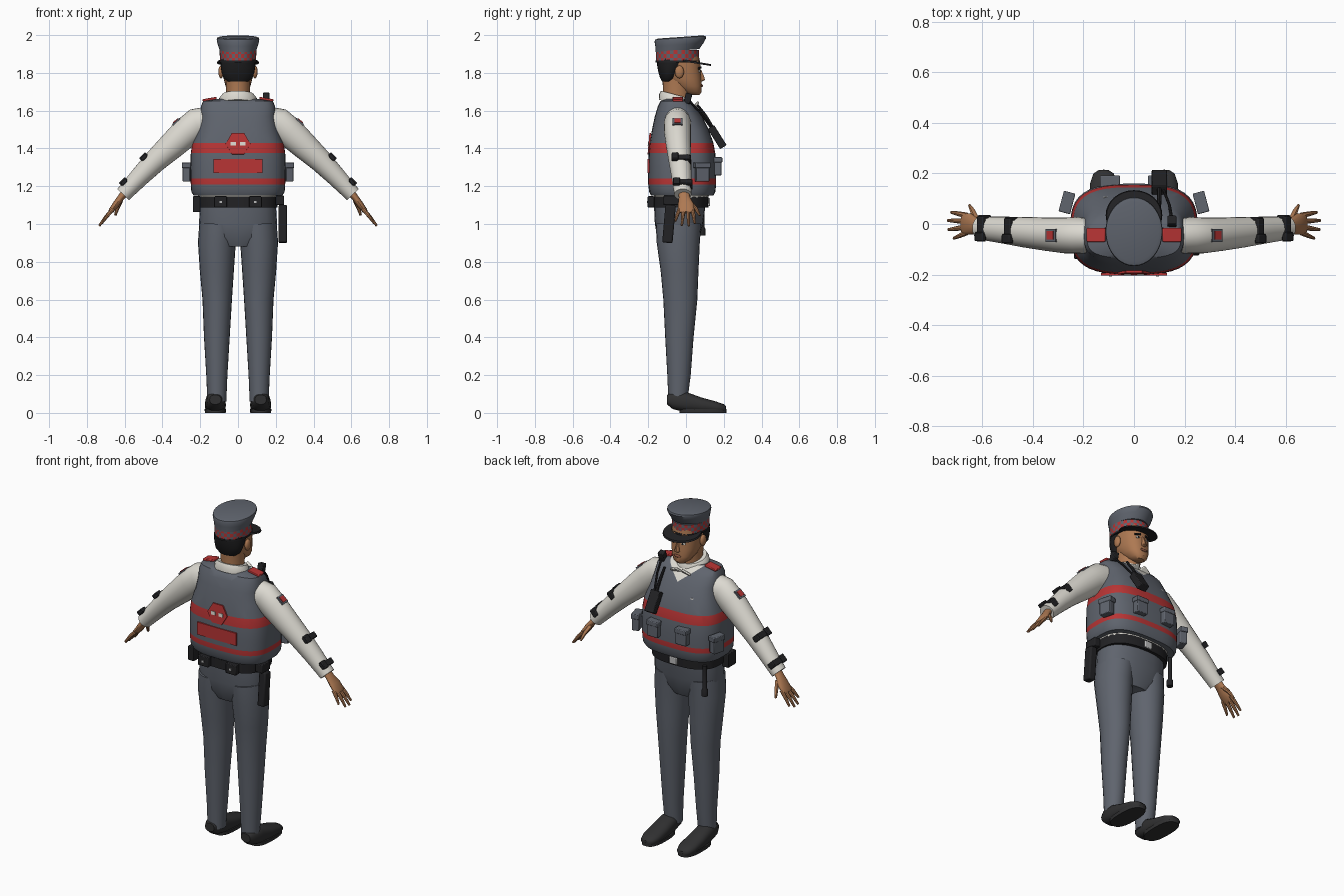
import bpy, bmesh, math
from math import cos, sin, pi, radians
from mathutils import Vector, Matrix, Euler

if "Cube" in bpy.data.objects:
    bpy.data.objects.remove(bpy.data.objects["Cube"])
parts = []


def material(name, *rgb):
    m = bpy.data.materials.new(name)
    m.use_nodes = True
    m.diffuse_color = (*rgb, 1)
    bsdf = m.node_tree.nodes["Principled BSDF"]
    bsdf.inputs["Base Color"].default_value = (*rgb, 1)
    bsdf.inputs["Roughness"].default_value = 0.8
    return m


slate = material("slate_grey", .115, .128, .155)
red = material("red", .48, .035, .035)
white = material("shirt_white", .72, .70, .64)
black = material("black", .016, .016, .018)
skin = material("skin", .42, .19, .085)
hair_dark = material("hair_dark", .012, .012, .013)
leather = material("shoe_leather", .03, .03, .031)
silver = material("silver", .5, .5, .5)
lip = material("lip_brown", .25, .09, .05)


def finish(name, bm, mats, mirror=False, bevel=0):
    bmesh.ops.recalc_face_normals(bm, faces=bm.faces)
    me = bpy.data.meshes.new(name)
    bm.to_mesh(me)
    bm.free()
    for m in mats if isinstance(mats, list) else [mats]:
        me.materials.append(m)
    ob = bpy.data.objects.new(name, me)
    bpy.context.collection.objects.link(ob)
    if bevel:
        b = ob.modifiers.new("Bevel", 'BEVEL')
        b.width, b.segments = bevel, 2
    if mirror:
        ob.modifiers.new("Mirror", 'MIRROR')
    parts.append(ob)
    return ob


def loft(name, rings, mats, seg=24, power=2, side=(0, 1, 0), paint=None, mirror=False):
    """Skin superellipse rings (x, y, z, half width, half depth) along their centres."""
    bm = bmesh.new()
    v = Vector(side).normalized()
    mids = [Vector(r[:3]) for r in rings]
    loops = []
    for k, r in enumerate(rings):
        t = mids[min(k + 1, len(mids) - 1)] - mids[max(k - 1, 0)]
        u = v.cross(t).normalized()
        loop = []
        for j in range(seg):
            a = 2 * pi * j / seg
            c, s = cos(a), sin(a)
            c = math.copysign(abs(c) ** (2 / power), c)
            s = math.copysign(abs(s) ** (2 / power), s)
            loop.append(bm.verts.new(mids[k] + u * c * r[3] + v * s * r[4]))
        loops.append(loop)
    for i in range(len(loops) - 1):
        for j in range(seg):
            n = (j + 1) % seg
            f = bm.faces.new((loops[i][j], loops[i][n], loops[i + 1][n], loops[i + 1][j]))
            if paint:
                f.material_index = paint(f.calc_center_median(), i, j)
    bm.faces.new(loops[0])
    bm.faces.new(loops[-1])
    return finish(name, bm, mats, mirror)


def stack(name, rows, mats, **kw):
    """Upright loft from rows (z, half width, back y, front y)."""
    return loft(name, [(0, (b + f) / 2, z, w, (f - b) / 2) for z, w, b, f in rows], mats, **kw)


def box(name, at, size, mat, rot=(0, 0, 0), mirror=False, bevel=.004):
    bm = bmesh.new()
    turn = Euler([radians(a) for a in rot]).to_matrix().to_4x4()
    bmesh.ops.create_cube(bm, size=1, matrix=Matrix.Translation(at) @ turn @ Matrix.Diagonal((*size, 1)))
    return finish(name, bm, mat, mirror, bevel)


def ball(name, at, size, mat, mirror=False):
    bm = bmesh.new()
    bmesh.ops.create_uvsphere(bm, u_segments=16, v_segments=10, radius=1,
                              matrix=Matrix.Translation(at) @ Matrix.Diagonal((*size, 1)))
    return finish(name, bm, mat, mirror)


# Trousers and shoes
stack("trouser_seat", [(.88, .1, -.13, .05), (.93, .19, -.152, .072), (1.0, .207, -.165, .09),
                       (1.11, .2, -.17, .105)], slate, power=2.3)
loft("trouser_legs", [(.105, -.04, 1.0, .1, .12), (.112, -.041, .9, .1, .114), (.112, -.034, .75, .09, .1),
                      (.11, -.03, .6, .078, .09), (.112, -.035, .4, .068, .075), (.112, -.037, .2, .056, .062),
                      (.112, -.043, .06, .05, .05)], slate, mirror=True)
loft("shoes", [(.12, -.1, .07, .03, .025), (.12, -.07, .066, .045, .046), (.12, 0, .057, .052, .054),
               (.12, .08, .042, .056, .04), (.12, .16, .03, .054, .03), (.12, .2, .024, .04, .022),
               (.12, .213, .02, .02, .013)], leather, side=(0, 0, 1), power=2.4, mirror=True)
loft("shoe_soles", [(.12, .09, 0, .055, .125), (.12, .09, .02, .057, .125)], leather, power=2.6, mirror=True)

# Shirt waist and vest with painted stripes
stack("shirt_waist", [(1.1, .2, -.165, .11), (1.17, .215, -.17, .125)], white, power=2.6)


def stripes(c, i, j):
    return 1 if 1.21 < c.z < 1.24 or 1.375 < c.z < 1.43 else 0


vest = stack("vest", [(1.15, .235, -.185, .145), (1.17, .247, -.195, .155), (1.21, .25, -.2, .16),
                      (1.24, .251, -.2, .16), (1.3, .252, -.2, .16), (1.375, .25, -.198, .155),
                      (1.43, .242, -.192, .145), (1.5, .215, -.18, .12), (1.57, .2, -.165, .085),
                      (1.62, .197, -.15, .05), (1.65, .185, -.135, .02), (1.662, .11, -.11, 0)],
             [slate, red, white], seg=40, power=3, paint=stripes)
# Neck opening cut as a V into the chest
bm = bmesh.new()
bm.from_mesh(vest.data)
for s in (1, -1):
    bmesh.ops.bisect_plane(bm, geom=bm.verts[:] + bm.edges[:] + bm.faces[:],
                           plane_co=(0, 0, 1.575), plane_no=(-.8 * s, 0, 1))
for f in bm.faces:
    c = f.calc_center_median()
    if c.y > -.02 and c.z > 1.575 + .8 * abs(c.x):
        f.material_index = 2
bm.to_mesh(vest.data)
bm.free()

# Back panel and crest
box("back_panel", (0, -.199, 1.307), (.26, .009, .075), red, bevel=0)
bm = bmesh.new()
bmesh.ops.create_cone(bm, cap_ends=True, segments=6, radius1=.065, radius2=.065, depth=.009,
                      matrix=Matrix.Translation((0, -.194, 1.425)) @ Matrix.Rotation(radians(85), 4, 'X')
                      @ Matrix.Rotation(radians(30), 4, 'Z'))
finish("back_crest", bm, red)
box("crest_spots", (.025, -.199, 1.425), (.028, .006, .02), white, rot=(-5, 0, 0), mirror=True, bevel=0)
box("epaulettes", (.15, -.043, 1.66), (.075, .055, .014), red, rot=(0, 10, 0), mirror=True)
loft("chest_badge", [(-.107, .108, 1.475, .006, .008), (-.107, .108, 1.49, .018, .006),
                     (-.107, .101, 1.515, .018, .006)], silver, seg=8)


# Vest pouches with flaps
def pouch(name, at, size, turn=0, mirror=False):
    x, y, z = at
    w, d, h = size
    box(name, at, size, slate, (0, 0, turn), mirror)
    box(name + "_flap", (x, y, z + h * .36), (w * 1.12, d * 1.2, h * .3), slate, (0, 0, turn), mirror)


pouch("front_pouches", (.095, .168, 1.305), (.07, .04, .095), mirror=True)
pouch("side_pouches", (.265, .085, 1.275), (.042, .07, .1), turn=15, mirror=True)

# Radio, aerial and shoulder microphone
box("radio", (.1, .165, 1.46), (.06, .04, .125), black, rot=(32, 0, 0))
loft("radio_aerial", [(.1, .14, 1.51, .009, .009), (.1, .105, 1.57, .009, .009),
                      (.1, .06, 1.63, .007, .007)], black, seg=8, side=(1, 0, 0))
box("shoulder_microphone", (.15, .01, 1.665), (.035, .035, .055), black, rot=(-15, 0, 0))
loft("microphone_cable", [(.15, .02, 1.65, .006, .006), (.14, .075, 1.59, .006, .006),
                          (.115, .14, 1.5, .006, .006)], black, seg=8, side=(1, 0, 0))

# Belt and belt kit
stack("belt", [(1.088, .208, -.178, .118), (1.145, .21, -.178, .12)], black, seg=32, power=2.6)
box("belt_buckle", (0, .121, 1.116), (.05, .012, .042), silver)
box("belt_pouches", (.092, -.185, 1.117), (.068, .035, .06), black, mirror=True)
box("belt_pouch_studs", (.092, -.204, 1.117), (.012, .006, .012), silver, mirror=True, bevel=0)
box("hip_pouch", (-.218, -.1, 1.105), (.04, .075, .085), black)
box("baton_mount", (.222, -.08, 1.125), (.045, .08, .05), black)
box("baton_holster", (.237, -.09, 1.0), (.045, .055, .2), black, rot=(-5, 0, 0), bevel=.008)
loft("torch", [(-.185, .085, .94, .018, .018), (-.185, .085, .975, .018, .018), (-.185, .085, .985, .012, .012),
               (-.185, .085, 1.12, .012, .012)], black, seg=12)

# Sleeves, patches and arm straps
loft("sleeves", [(.15, -.045, 1.54, .083, .068), (.22, -.045, 1.53, .083, .072), (.275, -.045, 1.485, .08, .071),
                 (.35, -.04, 1.415, .072, .066), (.44, -.032, 1.332, .061, .06), (.52, -.024, 1.25, .052, .053),
                 (.59, -.018, 1.175, .044, .047), (.608, -.017, 1.156, .043, .046)], white, mirror=True)
box("sleeve_patches", (.327, -.045, 1.542), (.052, .052, .009), slate, rot=(0, 41, 0), mirror=True, bevel=0)
box("patch_centres", (.331, -.045, 1.546), (.034, .034, .006), red, rot=(0, 41, 0), mirror=True, bevel=0)
for n, x, y, z in (("forearm", .497, -.028, 1.352), ("wrist", .604, -.02, 1.221)):
    box(n + "_straps", (x, y, z), (.034, .1, .018), black, (0, 46, 0), True)
    box(n + "_strap_buckles", (x + .004, y - .03, z + .004), (.045, .035, .022), black, (0, 46, 0), True)
    box(n + "_strap_tabs", (x - .012, y + .048, z - .012), (.034, .014, .045), black, (0, 46, 0), True)

# Hands
loft("palms", [(.595, -.012, 1.17, .022, .028), (.62, -.008, 1.14, .018, .03), (.645, 0, 1.105, .018, .042),
               (.672, 0, 1.07, .014, .043), (.68, 0, 1.06, .008, .036)], skin, seg=16, mirror=True)
for k, (y0, y1, x1, z1) in enumerate([(-.034, -.056, .712, 1.015), (-.012, -.022, .733, .993),
                                      (.011, .014, .735, .99), (.034, .046, .722, 1.003)]):
    loft("fingers_%d" % (k + 1), [(.66, y0, 1.08, .011, .011), ((.66 + x1) / 2, (y0 + y1) / 2, (1.08 + z1) / 2 + .004, .01, .01),
                                  (x1, y1, z1, .006, .006)], skin, seg=8, mirror=True)
loft("thumbs", [(.62, .015, 1.125, .012, .013), (.638, .05, 1.085, .011, .012), (.65, .072, 1.045, .006, .007)],
     skin, seg=8, mirror=True)

# Collar and neck
loft("collar", [(0, -.055, 1.635, .103, .092), (0, -.055, 1.665, .1, .09), (0, -.055, 1.685, .084, .08)],
     white, side=(0, .95, -.25))
box("collar_points", (.032, .045, 1.622), (.055, .012, .05), white, rot=(-48, 25, -15), mirror=True)
stack("neck", [(1.62, .066, -.125, .02), (1.68, .062, -.12, .02), (1.77, .066, -.125, .03)], skin)

# Head and face
stack("head", [(1.683, .026, .02, .07), (1.698, .046, -.015, .083), (1.73, .066, -.06, .083),
               (1.77, .076, -.11, .082), (1.81, .081, -.13, .077), (1.85, .084, -.135, .075),
               (1.89, .084, -.135, .068)], skin, power=2.3)
stack("hair", [(1.755, .055, -.128, -.06), (1.775, .078, -.138, -.045), (1.81, .088, -.148, -.02),
               (1.84, .092, -.153, 0), (1.875, .092, -.155, .03)], hair_dark)
ball("ears", (.09, -.035, 1.805), (.014, .024, .034), skin, True)
loft("nose", [(0, .077, 1.755, .012, .01), (0, .083, 1.762, .016, .019), (0, .08, 1.785, .01, .015),
              (0, .073, 1.815, .008, .008)], skin, seg=10)
box("eyebrows", (.033, .072, 1.826), (.036, .01, .01), hair_dark, rot=(0, 8, -18), mirror=True, bevel=.002)
ball("eyes", (.032, .071, 1.808), (.014, .006, .007), white, True)
ball("pupils", (.031, .075, 1.808), (.006, .004, .006), hair_dark, True)
ball("lips", (0, .083, 1.732), (.024, .007, .008), lip)

# Peaked cap with chequered band
stack("cap_band", [(1.86 + k * .02, .095 + k * .001, -.16, .07) for k in range(4)], [slate, red],
      seg=36, paint=lambda c, i, j: (i + j) % 2)
loft("cap_crown", [(0, -.045, 1.918, .097, .116), (0, -.035, 1.95, .107, .128), (0, -.03, 1.975, .113, .137),
                   (0, -.03, 1.985, .111, .134), (0, -.03, 1.99, .098, .118)],
     slate, seg=36, side=(0, 1, .07))
loft("cap_peak", [(0, .035, 1.852, .112, .1), (0, .035, 1.862, .108, .097)], black, seg=32, side=(0, 1, -.16))
stack("cap_strap", [(1.856, .098, -.162, .074), (1.866, .098, -.162, .074)], black, seg=36)

# Smooth shading with sharp edges kept
bpy.ops.object.select_all(action='DESELECT')
for ob in parts:
    ob.select_set(True)
bpy.context.view_layer.objects.active = parts[0]
bpy.ops.object.shade_smooth_by_angle(angle=radians(40))
